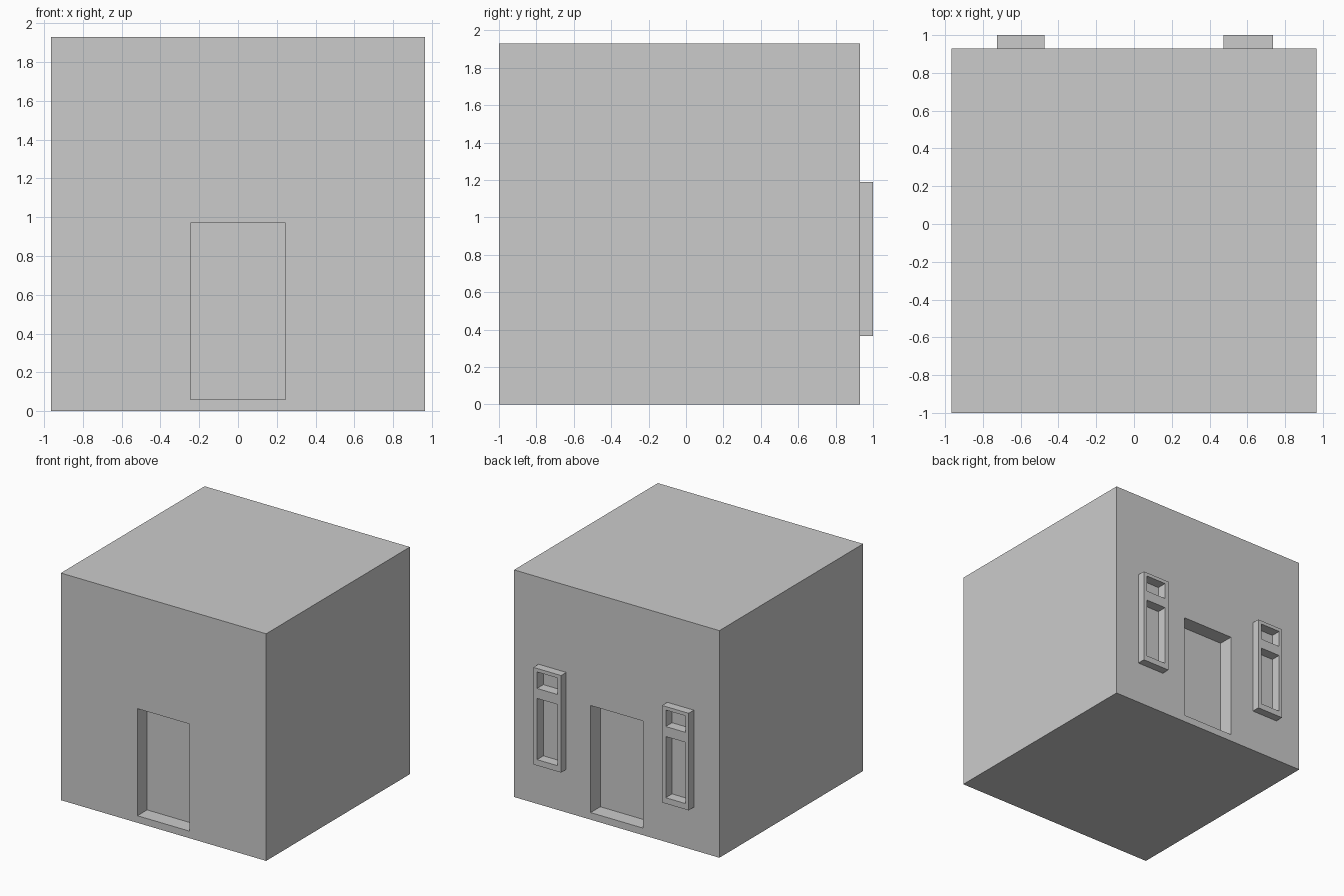
import bpy

if "Cube" in bpy.data.objects:
    bpy.data.objects.remove(bpy.data.objects["Cube"])


def box(name, x, y, z):
    """Axis-aligned box from (min, max) ranges."""
    bpy.ops.mesh.primitive_cube_add(size=1, location=[(a + b) / 2 for a, b in (x, y, z)])
    ob = bpy.context.object
    ob.name = name
    ob.scale = [b - a for a, b in (x, y, z)]
    bpy.ops.object.transform_apply(location=False, rotation=False, scale=True)
    return ob


def cutter(name, x, y, z):
    ob = box(name, x, y, z)
    ob.hide_render = True
    ob.hide_set(True)
    return ob


def cut(target, tool):
    mod = target.modifiers.new("opening", 'BOOLEAN')
    mod.operation = 'DIFFERENCE'
    mod.solver = 'EXACT'
    mod.object = tool


FRONT, BACK = -1.0, 0.93

# Main block
house = box("house_block", (-0.965, 0.965), (FRONT, BACK), (0, 1.93))

# Recessed doorways, front and back
door_x, door_z, door_depth = (-0.245, 0.245), (0.06, 0.97), 0.13
cut(house, cutter("front_door_cutter", door_x, (FRONT - 0.2, FRONT + door_depth), door_z))
cut(house, cutter("back_door_cutter", door_x, (BACK - door_depth, BACK + 0.2), door_z))

# Projecting window frames on the back wall, each with a small and a tall pane
windows = {
    "left": ((0.475, 0.735), (0.51, 0.70)),
    "right": ((-0.725, -0.475), (-0.695, -0.51)),
}
panes = {"upper": (1.02, 1.16), "lower": (0.415, 0.935)}
for side, (frame_x, pane_x) in windows.items():
    frame = box(side + "_window_frame", frame_x, (BACK, 1.0), (0.365, 1.19))
    for level, pane_z in panes.items():
        tool = cutter(f"{side}_{level}_pane_cutter", pane_x, (0.915, 1.1), pane_z)
        cut(frame, tool)
        cut(house, tool)
